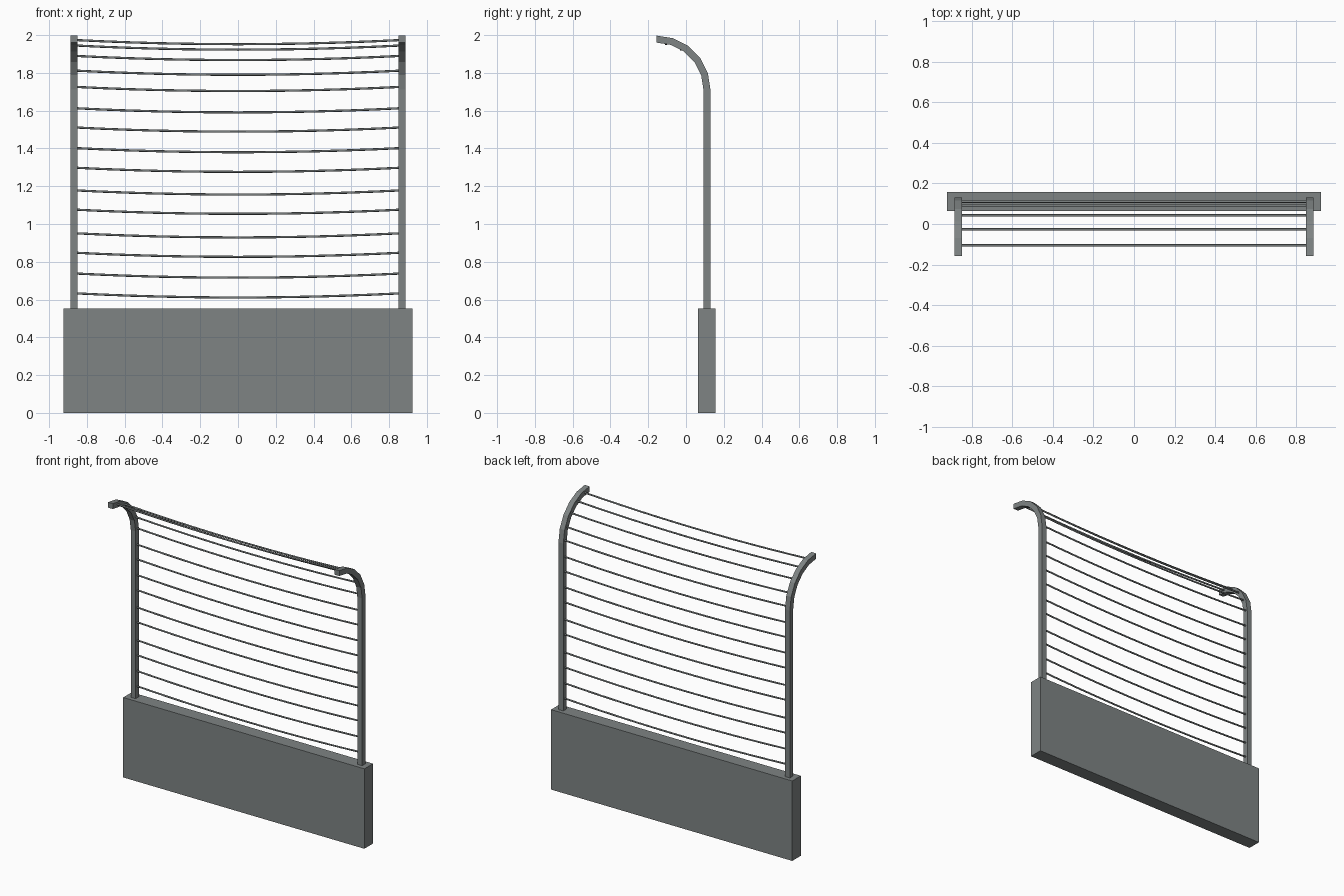
import bpy, bmesh, math
from mathutils import Vector

if "Cube" in bpy.data.objects:
    bpy.data.objects.remove(bpy.data.objects["Cube"])

steel = bpy.data.materials.new("grey steel")
steel.diffuse_color = (0.21, 0.23, 0.23, 1)
steel.use_nodes = True
steel.node_tree.nodes["Principled BSDF"].inputs["Base Color"].default_value = steel.diffuse_color


def make_object(name, bm):
    bmesh.ops.recalc_face_normals(bm, faces=bm.faces)
    me = bpy.data.meshes.new(name)
    bm.to_mesh(me)
    bm.free()
    me.materials.append(steel)
    ob = bpy.data.objects.new(name, me)
    bpy.context.collection.objects.link(ob)
    return ob


def skin_rings(bm, rings):
    """Join equal-sized rings of points into a capped tube."""
    vs = [[bm.verts.new(p) for p in r] for r in rings]
    n = len(vs[0])
    for a, b in zip(vs, vs[1:]):
        for i in range(n):
            j = (i + 1) % n
            bm.faces.new((a[i], a[j], b[j], b[i]))
    bm.faces.new(vs[0])
    bm.faces.new(vs[-1])


# solid base wall
bm = bmesh.new()
bmesh.ops.create_cube(bm, size=1)
for v in bm.verts:
    v.co = Vector((v.co.x * 1.846, 0.11 + v.co.y * 0.094, 0.2765 + v.co.z * 0.553))
make_object("base_wall", bm)

# bent posts: square tube, straight up then a quarter arc to the front
CY, CZ, R, H, PX = -0.157, 1.711, 0.268, 0.0185, 0.867


def post(name, x):
    sections = [(0.55, 0)] + [(CZ, math.radians(18 * i)) for i in range(6)]
    rings = []
    for z, a in sections:
        ring = []
        for dx, dr in ((-H, -H), (H, -H), (H, H), (-H, H)):
            r = R + dr
            ring.append((x + dx, CY + r * math.cos(a), z + r * math.sin(a)))
        rings.append(ring)
    bm = bmesh.new()
    skin_rings(bm, rings)
    make_object(name, bm)


post("left_post", -PX)
post("right_post", PX)

# sagging wires between the posts, following the bend at the top
heights = [1.974, 1.945, 1.89, 1.812, 1.726, 1.613, 1.511, 1.402,
           1.298, 1.178, 1.076, 0.951, 0.848, 0.738, 0.633]
SAG, WR, SEG, SIDES = 0.022, 0.0058, 12, 8
for k, z in enumerate(heights):
    s = max(0.0, (z - CZ) / R)
    y = CY + R * math.sqrt(1 - s * s)
    rings = []
    for i in range(SEG + 1):
        t = 2 * i / SEG - 1
        zc = z - SAG * (1 - t * t)
        rings.append([(t * 0.86, y + WR * math.cos(q), zc + WR * math.sin(q))
                      for q in (2 * math.pi * j / SIDES for j in range(SIDES))])
    bm = bmesh.new()
    skin_rings(bm, rings)
    ob = make_object("wire_%02d" % (k + 1), bm)
    for p in ob.data.polygons:
        p.use_smooth = len(p.vertices) == 4
